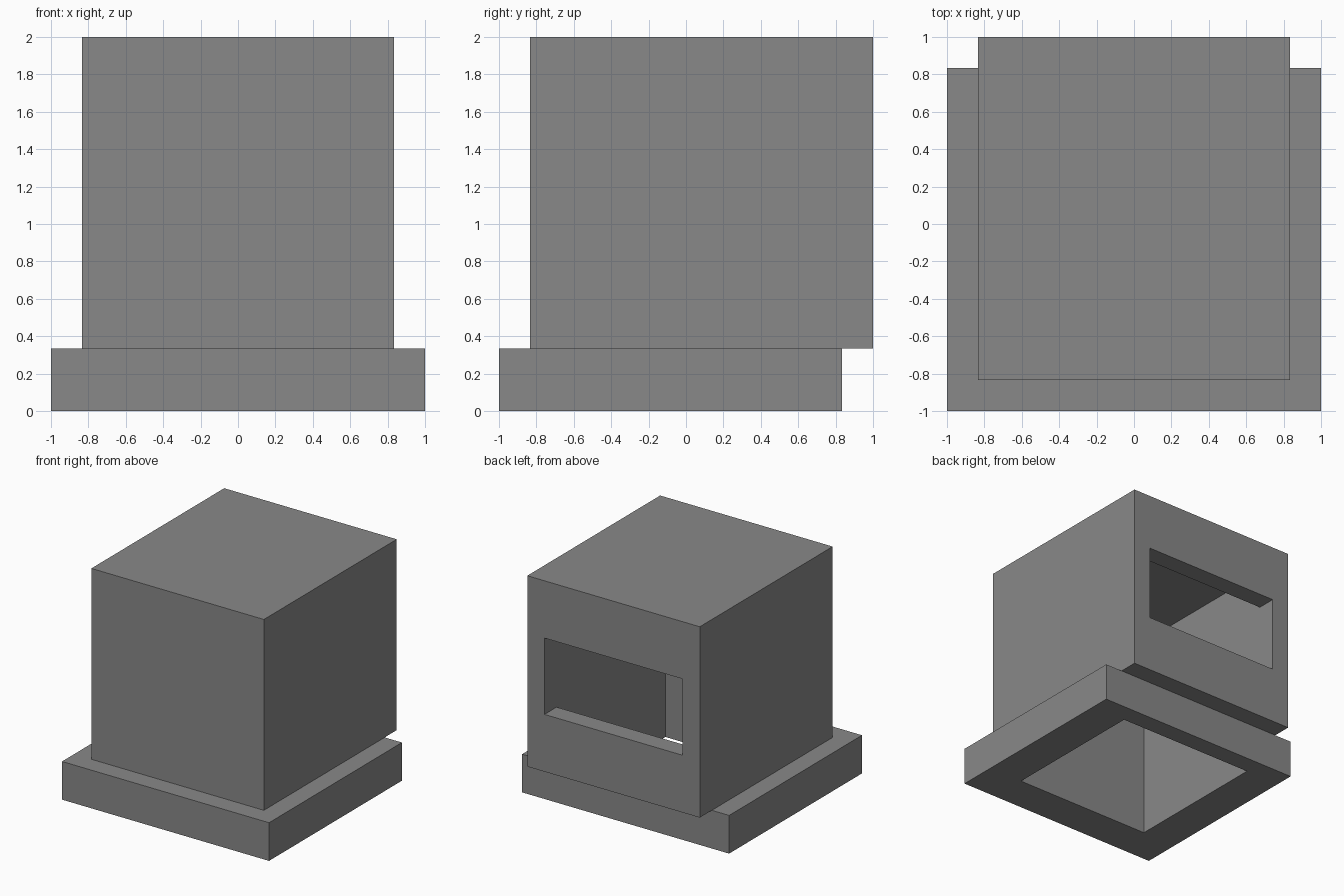
import bpy
import bmesh
from mathutils import Vector

U = 1 / 6  # wall thickness, the module of the whole design

if "Cube" in bpy.data.objects:
    bpy.data.objects.remove(bpy.data.objects["Cube"], do_unlink=True)

# Single flat colour
grey = bpy.data.materials.new("mid_grey")
grey.use_nodes = True
colour = (0.25, 0.25, 0.25, 1)
grey.diffuse_color = colour
grey.node_tree.nodes["Principled BSDF"].inputs["Base Color"].default_value = colour


def prism(name, profile, half_width):
    """Extrude a (y, z) profile, given in wall units, evenly along x."""
    bm = bmesh.new()
    verts = [bm.verts.new((-half_width * U, y * U, z * U)) for y, z in profile]
    face = bm.faces.new(verts)
    new = bmesh.ops.extrude_face_region(bm, geom=[face])["geom"]
    bmesh.ops.translate(bm, vec=Vector((2 * half_width * U, 0, 0)),
                        verts=[v for v in new if isinstance(v, bmesh.types.BMVert)])
    bmesh.ops.recalc_face_normals(bm, faces=bm.faces)
    mesh = bpy.data.meshes.new(name)
    bm.to_mesh(mesh)
    bm.free()
    mesh.materials.append(grey)
    obj = bpy.data.objects.new(name, mesh)
    bpy.context.collection.objects.link(obj)
    return obj


def rect(y0, y1, z0, z1):
    return [(y0, z0), (y1, z0), (y1, z1), (y0, z1)]


def carve(obj, cutter):
    """Subtract the cutter for good, then discard it."""
    cutter.hide_render = True
    mod = obj.modifiers.new("carve", "BOOLEAN")
    mod.operation = "DIFFERENCE"
    mod.solver = "EXACT"
    mod.object = cutter
    bpy.context.view_layer.objects.active = obj
    bpy.ops.object.modifier_apply(modifier=mod.name)
    bpy.data.objects.remove(cutter, do_unlink=True)


# Low plinth with a square shaft through it
plinth = prism("plinth", rect(-6, 5, 0, 2), 6)
carve(plinth, prism("shaft_cutter", rect(-4, 4, -1, 3), 4))

# Hollow housing, open below, with a wide window in its back wall
housing = prism("housing", rect(-5, 6, 2, 12), 5)
cavity = [(-4, 1), (5, 1), (5, 5), (7, 5), (7, 9), (5, 9), (5, 11), (-4, 11)]
carve(housing, prism("cavity_cutter", cavity, 4))
